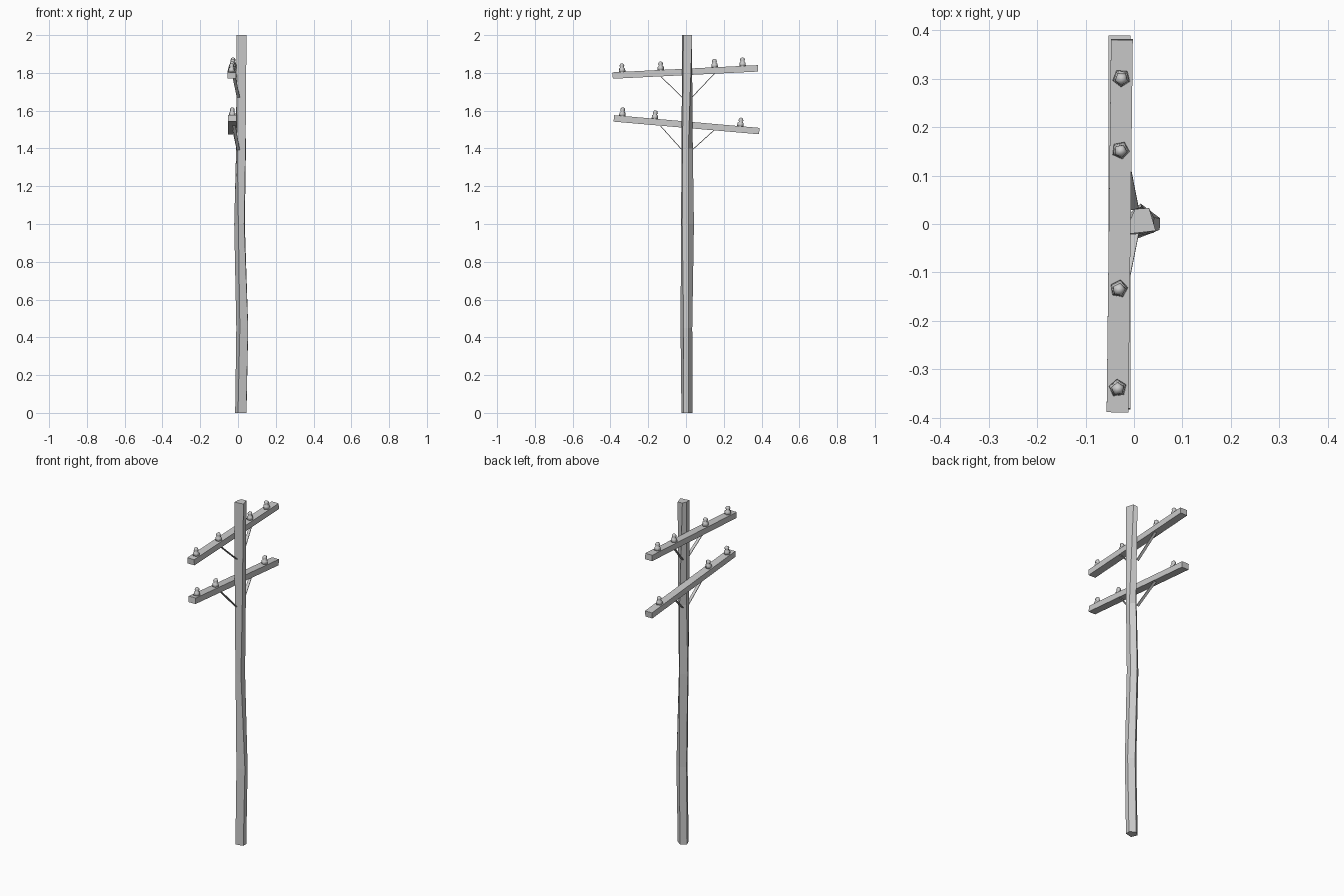
import bpy
import bmesh
import math
from mathutils import Vector, Matrix

cube = bpy.data.objects.get("Cube")
if cube:
    bpy.data.objects.remove(cube, do_unlink=True)

grey = bpy.data.materials.new("weathered grey")
grey.use_nodes = True
grey.diffuse_color = (0.6, 0.6, 0.6, 1)
grey.node_tree.nodes["Principled BSDF"].inputs["Base Color"].default_value = (0.6, 0.6, 0.6, 1)


def finish(name, bm, smooth=False):
    """Turn a bmesh into a named object with the shared material."""
    bmesh.ops.recalc_face_normals(bm, faces=bm.faces)
    for face in bm.faces:
        face.smooth = smooth
    mesh = bpy.data.meshes.new(name)
    bm.to_mesh(mesh)
    bm.free()
    mesh.materials.append(grey)
    obj = bpy.data.objects.new(name, mesh)
    bpy.context.collection.objects.link(obj)
    return obj


def loft(name, rings, smooth=False):
    """Skin a stack of equal rings and cap both ends."""
    bm = bmesh.new()
    loops = [[bm.verts.new(p) for p in ring] for ring in rings]
    for low, high in zip(loops, loops[1:]):
        for i in range(len(low)):
            j = (i + 1) % len(low)
            bm.faces.new((low[i], low[j], high[j], high[i]))
    bm.faces.new(loops[0][::-1])
    bm.faces.new(loops[-1])
    return finish(name, bm, smooth)


def beam(name, start, end, width, height):
    """Rectangular bar between two points, width measured along x."""
    start, end = Vector(start), Vector(end)
    along = (end - start).normalized()
    across = (Vector((1, 0, 0)) - along * along.x).normalized() * width / 2
    up = along.cross(across).normalized() * height / 2
    corners = (across + up, up - across, -across - up, across - up)
    return loft(name, [[p + c for c in corners] for p in (start, end)])


def insulator(name, base, direction, turn):
    """Five-sided bell with a narrow neck and a rounded knob."""
    profile = ((.019, -.002), (.017, .017), (.010, .023),
               (.014, .031), (.011, .040), (.004, .045))
    tilt = Vector((0, 0, 1)).rotation_difference(direction).to_matrix()
    rings = []
    for r, h in profile:
        angles = [turn + math.tau * i / 5 for i in range(5)]
        rings.append([base + tilt @ Vector((r * math.cos(a), r * math.sin(a), h))
                      for a in angles])
    loft(name, rings, True)


# Crooked five-sided pole, sections in thousandths
sections = {
    0: ((0, -24), (44, -14), (45, 12), (14, 35), (-15, 12)),
    .45: ((10, -29), (53, -12), (54, 12), (20, 33), (-9, 8)),
    1: ((2, -26), (33, -20), (36, 14), (14, 42), (-20, 12)),
    1.4: ((-4, -24), (40, -18), (42, 12), (16, 36), (-10, 10)),
    2: ((-8, -20), (45, -14), (31, 33), (2, 31), (-8, 8)),
}
loft("pole", [[(x / 1000, y / 1000, z) for x, y in ring]
              for z, ring in sections.items()])

# Tilted crossarms, each with insulators and two flat braces
arms = (
    ("upper", (-.034, -.388, 1.786), (-.025, .381, 1.824), (-.338, -.133, .153, .302), 1.67),
    ("lower", (-.030, -.382, 1.559), (-.030, .388, 1.492), (-.340, -.167, .287), 1.39),
)
for label, start, end, spots, foot in arms:
    start, end = Vector(start), Vector(end)
    beam(label + "_crossarm", start, end, .045, .034)
    along = (end - start).normalized()
    normal = Vector((1, 0, 0)).cross(along).normalized()

    def on_arm(y):
        return start.lerp(end, (y - start.y) / (end.y - start.y))

    for i, y in enumerate(spots):
        insulator(f"{label}_insulator_{i + 1}", on_arm(y) + normal * .017, normal, .4 + i)
    for side, word in ((-1, "front"), (1, "back")):
        top = on_arm(.007 + side * .145) - normal * .014
        top.x = -.022
        beam(f"{label}_{word}_brace", top, (.002, .006 + side * .025, foot), .016, .004)
